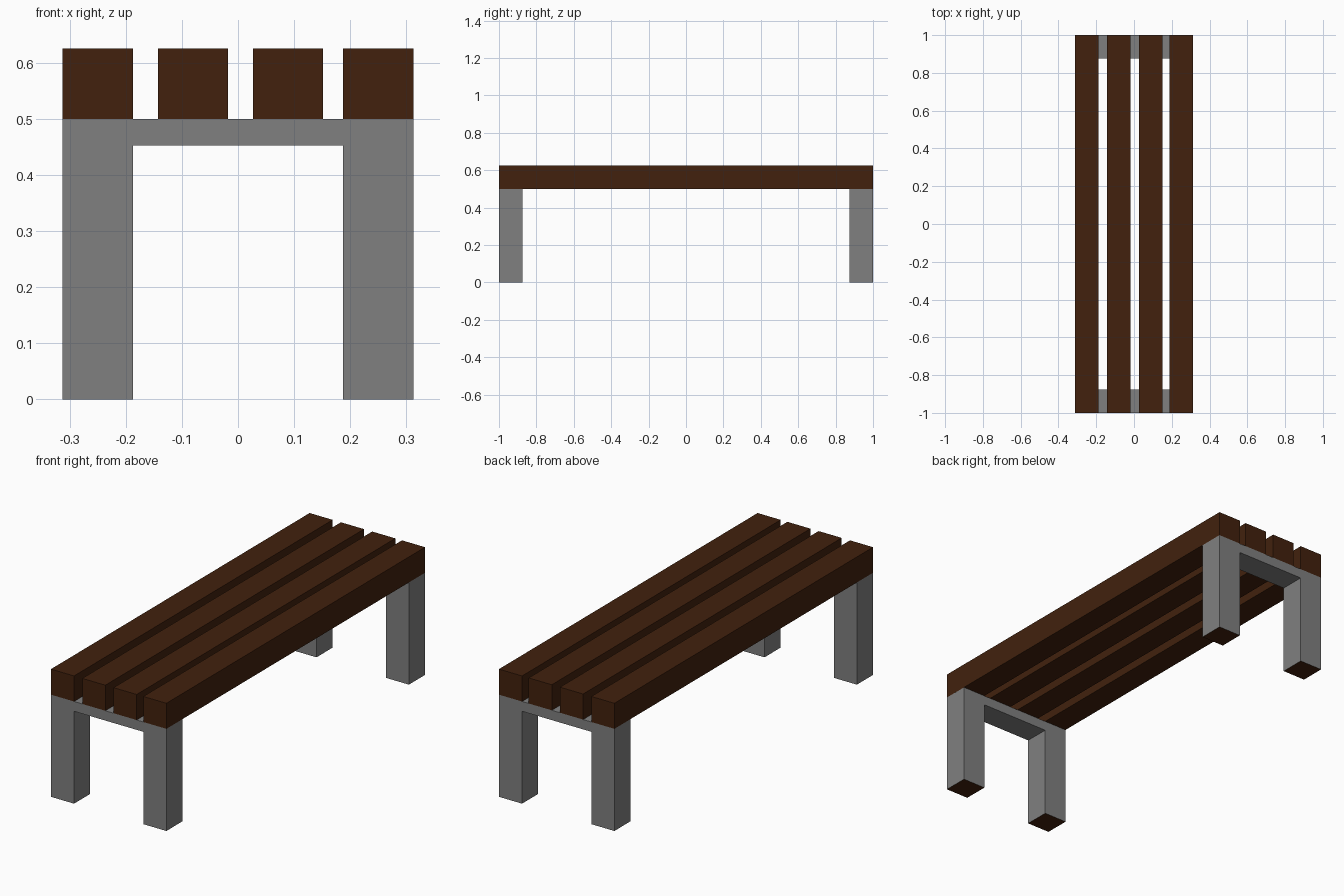
import bpy, bmesh
from mathutils import Vector

if "Cube" in bpy.data.objects:
    bpy.data.objects.remove(bpy.data.objects["Cube"])


def material(name, rgb):
    m = bpy.data.materials.new(name)
    m.diffuse_color = (*rgb, 1.0)
    m.use_nodes = True
    m.node_tree.nodes["Principled BSDF"].inputs["Base Color"].default_value = m.diffuse_color
    return m


wood = material("dark wood", (0.054, 0.0152, 0.004))
concrete = material("grey concrete", (0.216, 0.216, 0.216))

HALF_W, HALF_L, T = 0.3125, 1.0, 0.125   # half width, half length, beam thickness
SEAT_Z, BAR_Z = 0.5, 0.452               # top and underside of the leg frame's crossbar


def extrude_profile(name, profile, y0, y1, mats):
    """Extrude an x-z outline along y."""
    bm = bmesh.new()
    face = bm.faces.new([bm.verts.new((x, y0, z)) for x, z in profile])
    ext = bmesh.ops.extrude_face_region(bm, geom=[face])
    bmesh.ops.translate(bm, vec=Vector((0, y1 - y0, 0)),
                        verts=[v for v in ext["geom"] if isinstance(v, bmesh.types.BMVert)])
    bmesh.ops.recalc_face_normals(bm, faces=bm.faces[:])
    # Faces resting on the ground take the second material, if there is one
    if len(mats) > 1:
        for f in bm.faces:
            if f.calc_center_median().z < 0.001:
                f.material_index = 1
    mesh = bpy.data.meshes.new(name)
    bm.to_mesh(mesh)
    bm.free()
    for m in mats:
        mesh.materials.append(m)
    obj = bpy.data.objects.new(name, mesh)
    bpy.context.collection.objects.link(obj)
    return obj


# Leg frames: one arch at each end, with wood-coloured feet
inner = HALF_W - T
arch = [(-HALF_W, 0), (-inner, 0), (-inner, BAR_Z), (inner, BAR_Z),
        (inner, 0), (HALF_W, 0), (HALF_W, SEAT_Z), (-HALF_W, SEAT_Z)]
extrude_profile("front_leg_frame", arch, -HALF_L, -HALF_L + T, [concrete, wood])
extrude_profile("back_leg_frame", arch, HALF_L - T, HALF_L, [concrete, wood])

# Seat slats: four square beams along the full length
for i, x in enumerate((-0.3125, -0.143, 0.0265, 0.1875)):
    square = [(x, SEAT_Z), (x + T, SEAT_Z), (x + T, SEAT_Z + T), (x, SEAT_Z + T)]
    extrude_profile(f"seat_slat_{i + 1}", square, -HALF_L, HALF_L, [wood])
